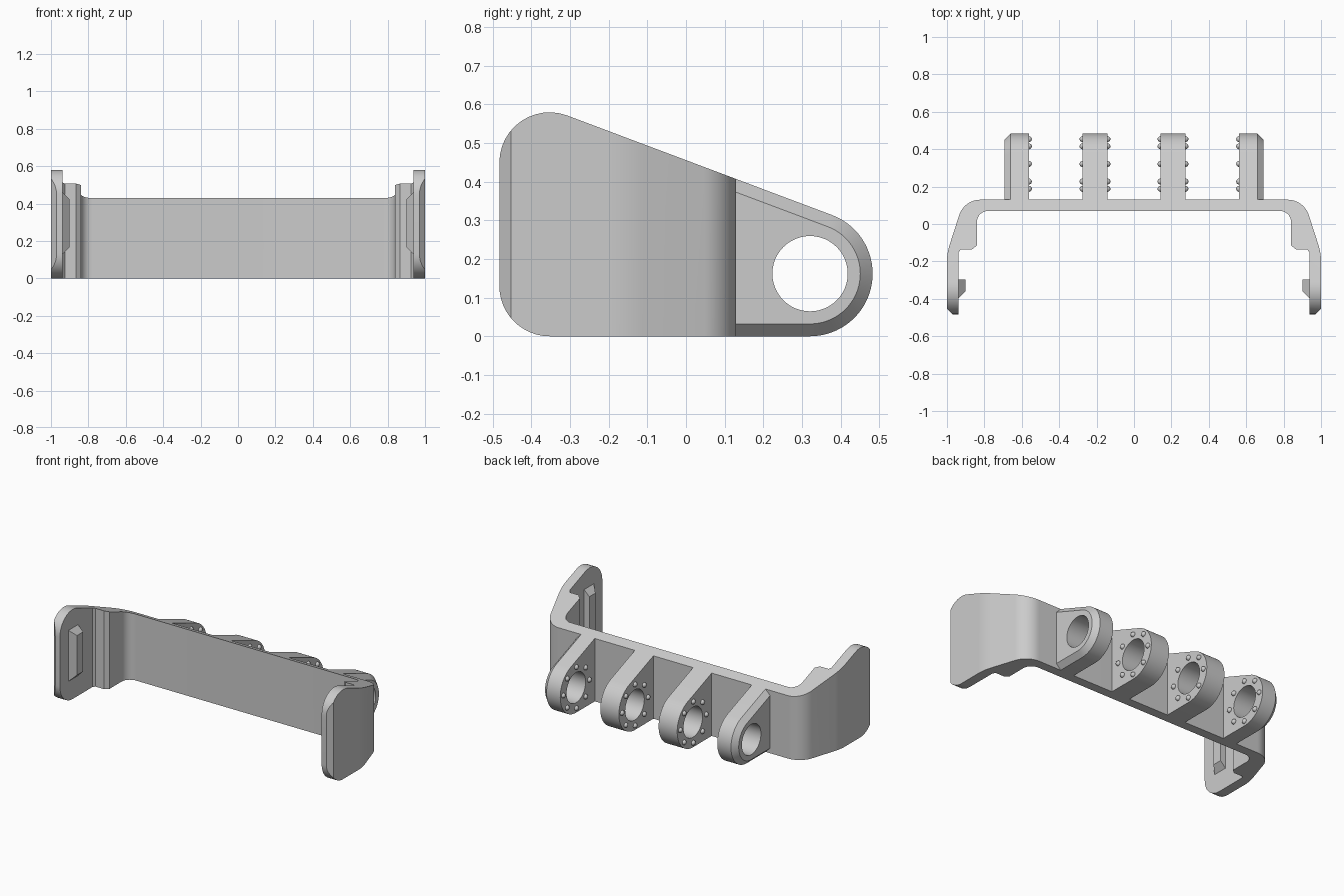
import bpy, bmesh, math
from mathutils import Vector

cube = bpy.data.objects.get("Cube")
if cube:
    bpy.data.objects.remove(cube, do_unlink=True)

grey = bpy.data.materials.new("light grey")
grey.use_nodes = True
COLOUR = (0.6, 0.6, 0.6, 1)
grey.diffuse_color = COLOUR
grey.node_tree.nodes["Principled BSDF"].inputs["Base Color"].default_value = COLOUR

SLOPE = math.radians(20.6)           # fall of the top edge
EYE_Y, EYE_Z, EYE_R = 0.321, 0.162, 0.162
HOLE_R = 0.0975


def finish(name, bm):
    bmesh.ops.recalc_face_normals(bm, faces=bm.faces)
    mesh = bpy.data.meshes.new(name)
    bm.to_mesh(mesh)
    bm.free()
    mesh.materials.append(grey)
    obj = bpy.data.objects.new(name, mesh)
    bpy.context.collection.objects.link(obj)
    return obj


def loft(name, rings):
    """Skin a row of equal rings and cap both ends."""
    bm = bmesh.new()
    rows = [[bm.verts.new(p) for p in ring] for ring in rings]
    n = len(rows[0])
    for a, b in zip(rows, rows[1:]):
        for i in range(n):
            j = (i + 1) % n
            bm.faces.new((a[i], a[j], b[j], b[i]))
    bm.faces.new(rows[0])
    bm.faces.new(rows[-1])
    return finish(name, bm)


def fillet(corners, steps=12):
    """Polygon of (x, y, radius) with its corners rounded."""
    out = []
    for i, (x, y, r) in enumerate(corners):
        p = Vector((x, y))
        if not r:
            out.append(p)
            continue
        u = (Vector(corners[i - 1][:2]) - p).normalized()
        v = (Vector(corners[(i + 1) % len(corners)][:2]) - p).normalized()
        half = u.angle(v) / 2
        centre = p + (u + v).normalized() * r / math.sin(half)
        start = p + u * r / math.tan(half) - centre
        end = p + v * r / math.tan(half) - centre
        turn = math.pi - 2 * half
        for k in range(steps + 1):
            t = k / steps
            out.append(centre + (start * math.sin((1 - t) * turn)
                                 + end * math.sin(t * turn)) / math.sin(turn))
    return out


def boolean(obj, cutter, operation):
    mod = obj.modifiers.new("cut", 'BOOLEAN')
    mod.operation, mod.solver, mod.object = operation, 'EXACT', cutter
    activate(obj)
    bpy.ops.object.modifier_apply(modifier=mod.name)
    bpy.data.objects.remove(cutter, do_unlink=True)


def activate(obj):
    bpy.ops.object.select_all(action='DESELECT')
    obj.select_set(True)
    bpy.context.view_layer.objects.active = obj


def smooth(obj):
    activate(obj)
    bpy.ops.object.shade_smooth_by_angle(angle=math.radians(28))


def top_z(y, r=EYE_R):
    return EYE_Z + (r - (y - EYE_Y) * math.sin(SLOPE)) / math.cos(SLOPE)


# Bracket: plan outline, drawn as one half and mirrored, trimmed by the side outline
half_plan = fillet([
    (0, 0.07, 0), (0.84, 0.07, 0.06), (0.84, -0.115, 0), (0.865, -0.135, 0),
    (0.925, -0.135, 0), (0.937, -0.15, 0), (0.937, -0.483, 0),
    (0.97, -0.483, 0), (1, -0.453, 0), (1, -0.155, 0.3), (0.908, 0.13, 0.12), (0, 0.13, 0),
])[1:-1]
plan = half_plan + [Vector((-p.x, p.y)) for p in reversed(half_plan)]
bracket = loft("bracket", [[(p.x, p.y, z) for p in plan] for z in (-0.1, 0.8)])
side = fillet([
    (-0.483, 0, 0.13), (-0.483, top_z(-0.483), 0.13), (0.3, top_z(0.3), 0), (0.3, 0, 0),
])
trim = loft("side_trim", [[(x, p.x, p.y) for p in side] for x in (-1.2, 1.2)])
boolean(bracket, trim, 'INTERSECT')
smooth(bracket)


# Lugs with an eye
def lug_ring(x, r):
    ring = [(x, 0.11, top_z(0.11, r))]
    first, last = math.pi / 2 - SLOPE, -math.pi / 2
    for k in range(33):
        a = first + (last - first) * k / 32
        ring.append((x, EYE_Y + r * math.cos(a), EYE_Z + r * math.sin(a)))
    return ring + [(x, 0.11, EYE_Z - r)]


def lug(name, sections):
    obj = loft(name, [lug_ring(x, r) for x, r in sections])
    angles = [2 * math.pi * k / 48 for k in range(48)]
    hole = loft("eye_cutter", [[(x, EYE_Y + HOLE_R * math.cos(a), EYE_Z + HOLE_R * math.sin(a))
                                for a in angles] for x in (-1, 1)])
    boolean(obj, hole, 'DIFFERENCE')
    smooth(obj)


# Ring of small round studs on a lug face
def studs(name, x):
    bm = bmesh.new()
    for k in range(8):
        a = math.pi * k / 4
        made = bmesh.ops.create_uvsphere(bm, u_segments=16, v_segments=10, radius=0.016)
        bmesh.ops.translate(bm, verts=made["verts"], vec=(
            x, EYE_Y + 0.133 * math.cos(a), EYE_Z + 0.133 * math.sin(a)))
    smooth(finish(name, bm))


for word, s in (("left", 1), ("right", -1)):
    lug(word + "_outer_lug", [(s * 0.562, EYE_R), (s * 0.66, EYE_R), (s * 0.693, EYE_R - 0.032)])
    lug(word + "_inner_lug", [(s * 0.142, EYE_R), (s * 0.275, EYE_R)])
    studs(word + "_outer_lug_studs", s * 0.562)
    studs(word + "_inner_lug_outer_studs", s * 0.275)
    studs(word + "_inner_lug_inner_studs", s * 0.142)

    # Catch on the inside of each arm, bevelled in front, above and below
    catch = []
    for x, front, low, high in ((0.945, -0.403, 0.122, 0.468), (0.9, -0.36, 0.167, 0.423)):
        catch.append([(s * x, front, low), (s * x, -0.297, low),
                      (s * x, -0.297, high), (s * x, front, high)])
    loft(word + "_arm_catch", catch)
